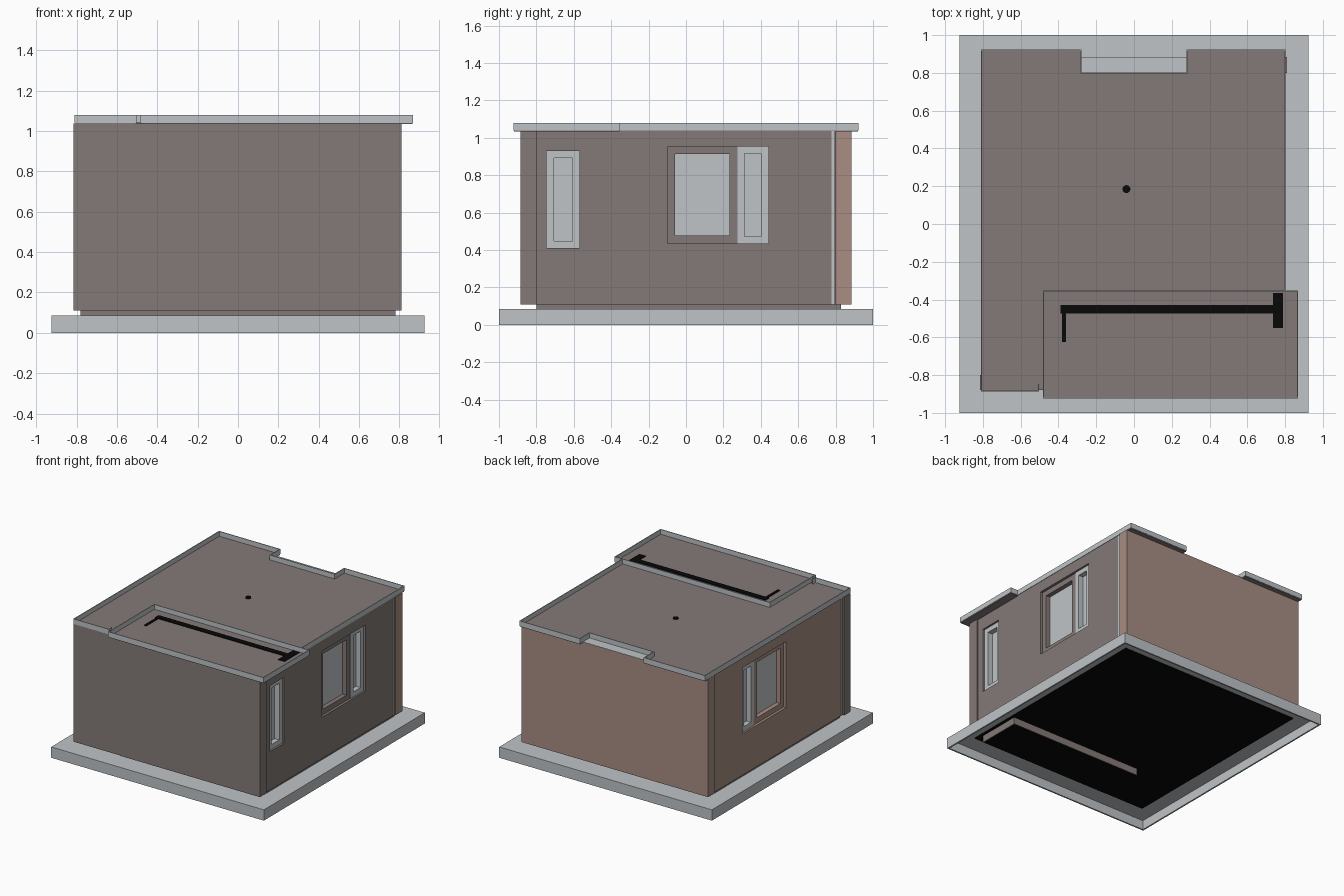
import bpy, bmesh, math

if "Cube" in bpy.data.objects:
    bpy.data.objects.remove(bpy.data.objects["Cube"])


def material(name, rgb):
    m = bpy.data.materials.new(name)
    lin = [((c / 255 + 0.055) / 1.055) ** 2.4 for c in rgb]
    m.diffuse_color = (*lin, 1)
    m.use_nodes = True
    m.node_tree.nodes["Principled BSDF"].inputs["Base Color"].default_value = m.diffuse_color
    return m


BROWN = material("grey brown", (132, 122, 119))
CLAY = material("clay", (168, 141, 132))
PALE = material("pale grey", (191, 196, 198))
BLACK = material("black", (8, 8, 8))


def finish(name, bm, *mats):
    bmesh.ops.recalc_face_normals(bm, faces=bm.faces)
    me = bpy.data.meshes.new(name)
    bm.to_mesh(me)
    bm.free()
    ob = bpy.data.objects.new(name, me)
    bpy.context.collection.objects.link(ob)
    for m in mats:
        me.materials.append(m)
    return ob


def add_box(bm, x0, x1, y0, y1, z0, z1):
    v = bmesh.ops.create_cube(bm, size=1)["verts"]
    for p in v:
        p.co = ((x0 + x1) / 2 + p.co.x * (x1 - x0),
                (y0 + y1) / 2 + p.co.y * (y1 - y0),
                (z0 + z1) / 2 + p.co.z * (z1 - z0))


def boxes(name, mat, *dims):
    bm = bmesh.new()
    for d in dims:
        add_box(bm, *d)
    return finish(name, bm, mat)


def slab(name, pts, z0, z1, mat):
    bm = bmesh.new()
    f = bm.faces.new([bm.verts.new((x, y, z0)) for x, y in pts])
    r = bmesh.ops.extrude_face_region(bm, geom=[f])
    for e in r["geom"]:
        if isinstance(e, bmesh.types.BMVert):
            e.co.z = z1
    return finish(name, bm, mat)


# Base: open-bottomed skirt with a top plate
T = 0.012
boxes("base", PALE,
      (-0.925, 0.925, -1, -1 + T, 0, 0.085), (-0.925, 0.925, 1 - T, 1, 0, 0.085),
      (-0.925, -0.925 + T, -1, 1, 0, 0.085), (0.925 - T, 0.925, -1, 1, 0, 0.085),
      (-0.92, 0.92, -0.99, 0.99, 0.073, 0.085))
boxes("floor_underside", BLACK, (-0.79, 0.79, -0.85, 0.85, 0.066, 0.072))
boxes("plinth", BROWN, (-0.78, 0.78, -0.8, 0.83, 0.08, 0.115))

# Sunken tray under the front room
boxes("floor_tray", BROWN, (-0.39, 0.77, -0.78, -0.43, 0.012, 0.07))
boxes("tray_underside", BLACK, (-0.385, 0.765, -0.775, -0.435, 0.008, 0.012))

# End walls and front seam
Z0, Z1 = 0.11, 1.038
boxes("front_wall", BROWN, (-0.408, 0.81, -0.885, -0.8, Z0, Z1))
boxes("front_wall_left_panel", BROWN, (-0.815, -0.408, -0.88, -0.8, Z0, Z1))
boxes("back_wall", CLAY, (-0.81, 0.81, 0.8, 0.885, Z0, Z1))
boxes("back_wall_cap", PALE, (-0.28, 0.28, 0.8, 0.884, Z1, Z1 + 0.002))

# Side walls with window openings; windows as (y0, y1, z0, z1)
MAIN = (-0.1, 0.275, 0.435, 0.955)
SIDE = (0.275, 0.44, 0.435, 0.955)
FRONT = (-0.745, -0.57, 0.41, 0.93)


def frame(name, s, win, b, depth, out, mat):
    """Four bars around an opening, from depth behind the wall face to out."""
    y0, y1, z0, z1 = win
    xa, xb = sorted((s * (0.8 - depth), s * (0.8 + out)))
    return boxes(name, mat,
                 (xa, xb, y0, y0 + b, z0, z1), (xa, xb, y1 - b, y1, z0, z1),
                 (xa, xb, y0 + b, y1 - b, z0, z0 + b),
                 (xa, xb, y0 + b, y1 - b, z1 - b, z1))


for s, label, mat, wins in ((1, "right", BROWN, (MAIN, SIDE, FRONT)),
                            (-1, "left", CLAY, (MAIN, SIDE))):
    xa, xb = sorted((s * 0.72, s * 0.8))
    wall = boxes(label + "_wall", mat, (xa, xb, -0.8, 0.8, Z0, Z1))
    holes = [(MAIN[0], SIDE[1], MAIN[2], MAIN[3])] + ([FRONT] if s > 0 else [])
    cut = boxes(label + "_window_cutter", mat, *[(s * 0.76 - 0.08, s * 0.76 + 0.08, *h) for h in holes])
    cut.hide_render = True
    cut.display_type = 'WIRE'
    mod = wall.modifiers.new("openings", 'BOOLEAN')
    mod.operation = 'DIFFERENCE'
    mod.solver = 'EXACT'
    mod.object = cut
    for i, w in enumerate(wins):
        n = f"{label}_window_{i + 1}"
        px = sorted((s * 0.735, s * 0.745))
        boxes(n + "_pane", PALE, (*px, *w))
        if w is MAIN:
            frame(n + "_frame", s, w, 0.042, 0.06, -0.02, mat)
        else:
            frame(n + "_frame", s, w, 0.038, 0.06, -0.015, PALE)
    # pale joint strips beside the end walls
    y = 0.785 if s > 0 else -0.785
    boxes(label + "_joint", PALE, (*sorted((s * 0.8, s * 0.803)), y - 0.006, y + 0.006, Z0, Z1))

# Roof deck
OUTLINE = [(-0.808, -0.885), (-0.505, -0.885), (-0.505, -0.85), (-0.48, -0.85),
           (-0.48, -0.92), (0.865, -0.92), (0.865, -0.355), (0.8, -0.355),
           (0.8, 0.92), (0.28, 0.92), (0.28, 0.8), (-0.28, 0.8),
           (-0.28, 0.92), (-0.808, 0.92)]
slab("roof_deck", OUTLINE, 1.034, 1.042, BROWN)

# Thin parapet strips along the roof edge and around the front bay
bm = bmesh.new()
loop = OUTLINE[3:] + OUTLINE[:3]
bay = [(-0.48, -0.85), (-0.48, -0.355), (0.8, -0.355)]
for path in (loop, bay):
    for (xa, ya), (xb, yb) in zip(path, path[1:]):
        h = 0.003
        add_box(bm, min(xa, xb) - h, max(xa, xb) + h, min(ya, yb) - h, max(ya, yb) + h, 1.04, 1.08)
finish("parapet", bm, PALE)

# Black channel and drain on the roof
boxes("roof_channel", BLACK,
      (-0.39, 0.74, -0.475, -0.43, 1.04, 1.047),
      (0.735, 0.79, -0.55, -0.365, 1.04, 1.047),
      (-0.38, -0.36, -0.625, -0.475, 1.04, 1.047))
bm = bmesh.new()
bmesh.ops.create_cone(bm, cap_ends=True, segments=16, radius1=0.021, radius2=0.021, depth=0.008)
drain = finish("roof_drain", bm, BLACK)
drain.location = (-0.04, 0.185, 1.045)
